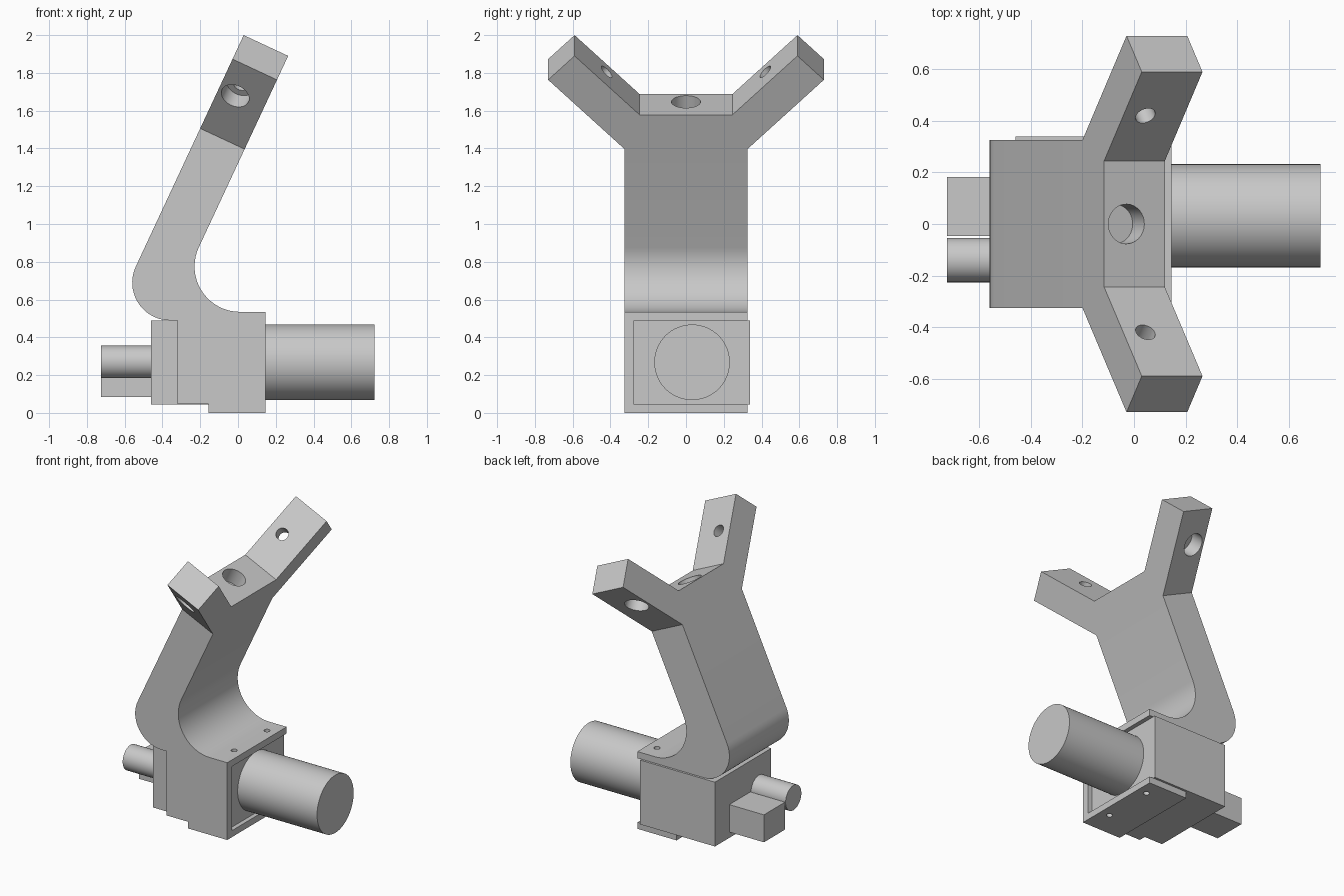
import bpy, bmesh
from math import sin, cos, pi, radians
from mathutils import Vector

if "Cube" in bpy.data.objects:
    bpy.data.objects.remove(bpy.data.objects["Cube"], do_unlink=True)

grey = bpy.data.materials.new("plain_grey")
grey.use_nodes = True
grey.diffuse_color = (0.58, 0.58, 0.58, 1)
grey.node_tree.nodes["Principled BSDF"].inputs["Base Color"].default_value = grey.diffuse_color

# Frame of the leaning arm: UP along it, OUT through its thickness
LEAN = radians(25)
UP = Vector((sin(LEAN), 0, cos(LEAN)))
OUT = Vector((cos(LEAN), 0, -sin(LEAN)))
BACK_CENTRE = Vector((-0.36, 0, 0.69))
BACK_R = 0.2
ORIGIN = BACK_CENTRE - OUT * BACK_R
THICK = 0.26
Y = Vector((0, 1, 0))


def on_arm(y, v, w=0.0):
    return ORIGIN + Y * y + UP * v + OUT * w


def prism(name, points, sweep):
    """Sweep a closed flat outline along a vector."""
    bm = bmesh.new()
    face = bm.faces.new([bm.verts.new(p) for p in points])
    grown = bmesh.ops.extrude_face_region(bm, geom=[face])["geom"]
    bmesh.ops.translate(bm, vec=sweep, verts=[g for g in grown if isinstance(g, bmesh.types.BMVert)])
    bmesh.ops.recalc_face_normals(bm, faces=bm.faces)
    mesh = bpy.data.meshes.new(name)
    bm.to_mesh(mesh)
    bm.free()
    mesh.materials.append(grey)
    ob = bpy.data.objects.new(name, mesh)
    bpy.context.collection.objects.link(ob)
    return ob


def box(name, lo, hi):
    (a, b, c), (d, e, f) = lo, hi
    return prism(name, [(a, b, c), (a, e, c), (a, e, f), (a, b, f)], Vector((d - a, 0, 0)))


def rod(name, start, end, r, sides=48):
    start, end = Vector(start), Vector(end)
    axis = (end - start).normalized()
    side = axis.orthogonal().normalized()
    other = axis.cross(side)
    ring = [start + r * (side * cos(2 * pi * i / sides) + other * sin(2 * pi * i / sides))
            for i in range(sides)]
    return prism(name, ring, end - start)


def arc(centre, r, a0, a1, n=20):
    """Arc in the xz plane, angles in degrees."""
    return [Vector((centre[0] + r * cos(radians(a0 + (a1 - a0) * i / n)), 0,
                    centre[2] + r * sin(radians(a0 + (a1 - a0) * i / n)))) for i in range(n + 1)]


def boolean(ob, cutter, operation="DIFFERENCE"):
    mod = ob.modifiers.new("cut", "BOOLEAN")
    mod.operation, mod.solver, mod.object = operation, "EXACT", cutter
    bpy.context.view_layer.objects.active = ob
    bpy.ops.object.modifier_apply(modifier=mod.name)
    bpy.data.objects.remove(cutter, do_unlink=True)


def smooth(ob):
    bpy.ops.object.select_all(action="DESELECT")
    ob.select_set(True)
    bpy.context.view_layer.objects.active = ob
    bpy.ops.object.shade_smooth_by_angle(angle=radians(30))


# Bracket: side profile, wide enough for the fork
WIDE = 0.9
side = [on_arm(0, 1.5, THICK), on_arm(0, 1.5)]
side += arc(BACK_CENTRE, BACK_R, 155, 270)
side += [Vector((x, 0, z)) for x, z in
         [(-0.32, 0.49), (-0.32, 0.046), (-0.155, 0.046), (-0.155, 0), (0.145, 0), (0.145, 0.535)]]
side += arc((0.01, 0, 0.775), 0.24, 270, 155)
bracket = prism("bracket", [p - Y * WIDE for p in side], Y * WIDE * 2)

# Forked outline trims the profile
half = [(0.325, -0.8), (0.325, 0.807), (0.73, 1.212), (0.59, 1.352), (0.245, 1.007)]
outline = half + [(-y, v) for y, v in reversed(half)]
trim = prism("fork_outline", [on_arm(y, v, -0.5) for y, v in outline], OUT * 2)
boolean(bracket, trim, "INTERSECT")

# Gearbox pocket, open on one side
boolean(bracket, box("pocket", (-0.33, -0.275, 0.045), (0.5, 0.6, 0.489)))

# Socket in the middle of the fork
HOLE_W = 0.095
boolean(bracket, rod("socket", on_arm(0, 0.9, HOLE_W), on_arm(0, 1.2, HOLE_W), 0.077, 32))

# Stepped holes through both prongs
for s in (1, -1):
    inner = on_arm(s * 0.42, 1.182, HOLE_W)
    across = (Y * s - UP).normalized()
    boolean(bracket, rod("bolt_hole", inner - across * 0.1, inner + across * 0.3, 0.04, 32))
    boolean(bracket, rod("counterbore", inner + across * 0.105, inner + across * 0.35, 0.077, 32))

# Screw holes in the top and bottom plates
for y in (-0.15, 0.21):
    for z in (0.51, 0.02):
        boolean(bracket, rod("screw_hole", (0.075, y, z - 0.04), (0.075, y, z + 0.04), 0.02, 16))
smooth(bracket)

# Gearbox, motor and rear fittings
box("gearbox", (-0.46, -0.275, 0.045), (0.115, 0.34, 0.49))
smooth(rod("motor", (0.115, 0.032, 0.268), (0.723, 0.032, 0.268), 0.2, 64))
smooth(rod("rear_shaft", (-0.46, -0.14, 0.27), (-0.725, -0.14, 0.27), 0.086))
box("connector_block", (-0.725, -0.047, 0.085), (-0.46, 0.183, 0.275))
